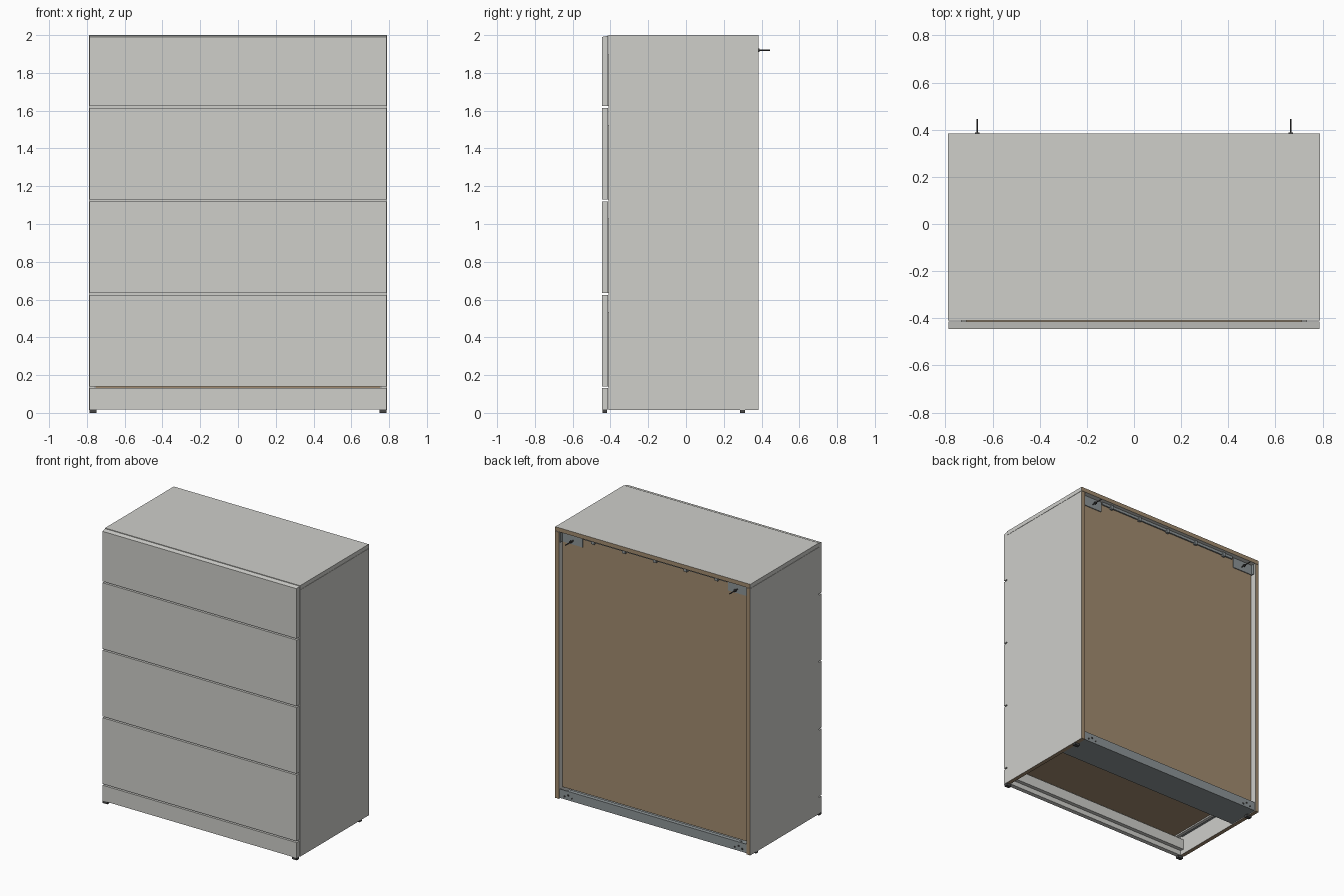
import bpy
import bmesh
from mathutils import Vector

cube = bpy.data.objects.get("Cube")
if cube:
    bpy.data.objects.remove(cube, do_unlink=True)


def material(name, rgb):
    m = bpy.data.materials.new(name)
    m.use_nodes = True
    color = (*rgb, 1)
    m.diffuse_color = color
    m.node_tree.nodes["Principled BSDF"].inputs["Base Color"].default_value = color
    return m


white = material("white paint", (0.62, 0.62, 0.59))
brown = material("raw fibreboard", (0.36, 0.26, 0.16))
metal = material("grey metal", (0.27, 0.30, 0.31))
dark = material("dark plastic", (0.06, 0.06, 0.06))


def finish(name, bm, mats):
    mesh = bpy.data.meshes.new(name)
    bm.to_mesh(mesh)
    bm.free()
    for m in mats:
        mesh.materials.append(m)
    obj = bpy.data.objects.new(name, mesh)
    bpy.context.collection.objects.link(obj)
    return obj


def box(name, x, y, z, *mats, raw=None):
    """Box from (min, max) ranges; raw(normal) picks faces for the second material."""
    bm = bmesh.new()
    bmesh.ops.create_cube(bm, size=1)
    for v in bm.verts:
        v.co = Vector([(r[0] + r[1]) / 2 + c * (r[1] - r[0])
                       for r, c in zip((x, y, z), v.co)])
    bm.normal_update()
    if raw:
        for f in bm.faces:
            f.material_index = int(raw(f.normal))
    return finish(name, bm, mats)


def rod(name, x, y, z, radius, mat):
    """Rod pointing backwards along y."""
    bm = bmesh.new()
    bmesh.ops.create_cone(bm, cap_ends=True, segments=12, radius1=radius,
                          radius2=radius, depth=y[1] - y[0])
    for v in bm.verts:
        v.co = Vector((x + v.co.x, (y[0] + y[1]) / 2 + v.co.z, z - v.co.y))
    bmesh.ops.recalc_face_normals(bm, faces=bm.faces)
    return finish(name, bm, [mat])


def both(a, b, s):
    return tuple(sorted((a * s, b * s)))


W, IN = 0.79, 0.76
FRONT, BACK = -0.41, 0.385
SIDES = (("left", 1), ("right", -1))


# Carcass with unpainted rear and lower edges
def rear_or_under(n):
    return n.y > 0.9 or n.z < -0.9


for side, s in SIDES:
    box(f"{side}_side_panel", both(IN, W, s), (FRONT, BACK), (0.015, 1.968),
        white, brown, raw=rear_or_under)
box("top_panel", (-W, W), (FRONT, BACK), (1.97, 2.0), white, brown,
    raw=lambda n: n.y > 0.9)
box("back_panel", (-0.755, 0.755), (0.338, 0.348), (0.09, 1.968), brown)

# Plinth
box("plinth_front", (-0.787, 0.787), (-0.445, -0.413), (0.018, 0.131), white)
box("plinth_board", (-IN, IN), (-0.408, -0.38), (0.05, 0.125), white)

# Drawers: front panel, tray and slides
edges = (0.141, 0.635, 1.13, 1.624, 1.997)
for i, (low, high) in enumerate(zip(edges, edges[1:]), 1):
    top = high - 0.01 if i < 4 else high
    front = box(f"drawer_front_{i}", (-0.787, 0.787), (-0.445, -0.413),
                (low, top), white)
    if i == 4:
        # Top edge slopes down toward the front
        for v in front.data.vertices:
            if v.co.z > 1.9 and v.co.y < -0.44:
                v.co.z -= 0.007
    tray_top = high - 0.1
    box(f"drawer_bottom_{i}", (-0.73, 0.73), (-0.413, 0.3),
        (low + 0.01, low + 0.02), brown)
    box(f"drawer_back_{i}", (-0.73, 0.73), (0.3, 0.32), (low + 0.01, tray_top), white)
    for side, s in SIDES:
        box(f"{side}_drawer_side_{i}", both(0.71, 0.735, s), (-0.413, 0.3),
            (low, tray_top), white)
        box(f"{side}_drawer_slide_{i}", both(0.737, 0.759, s), (-0.39, 0.3),
            (low + 0.01, low + 0.05), metal)
    if i > 1:
        box(f"drawer_cross_rail_{i}", (-IN, IN), (-0.405, -0.385),
            (low - 0.03, low + 0.01), white)

# Metal rails at the bottom and top of the back
box("bottom_rail_face", (-IN, IN), (0.372, 0.378), (0.02, 0.085), metal)
box("bottom_rail_underside", (-IN, IN), (0.14, 0.372), (0.02, 0.026), metal)
box("bottom_rail_lip", (-0.7, 0.7), (0.348, 0.372), (0.079, 0.085), metal)
box("top_rail", (-0.58, 0.58), (0.348, 0.358), (1.95, 1.969), metal)
for i in range(5):
    x = -0.5 + i * 0.25
    box(f"top_rail_clip_{i + 1}", (x - 0.012, x + 0.012), (0.348, 0.366),
        (1.94, 1.969), metal)

# Wall brackets, screws and feet
for side, s in SIDES:
    box(f"{side}_wall_bracket", both(0.59, 0.755, s), (0.349, 0.355),
        (1.89, 1.965), metal)
    box(f"{side}_bracket_flange", both(0.753, 0.759, s), (0.3, 0.375),
        (1.89, 1.965), metal)
    rod(f"{side}_wall_screw", s * 0.665, (0.35, 0.445), 1.92, 0.004, dark)
    rod(f"{side}_screw_collar", s * 0.665, (0.38, 0.388), 1.92, 0.01, dark)
    for end, y in (("front", -0.43), ("back", 0.3)):
        box(f"{side}_{end}_foot", both(0.748, 0.786, s), (y - 0.013, y + 0.013),
            (0, 0.018), dark)
    # Fixing holes of the lower rail
    for i in range(3):
        rod(f"{side}_rail_bolt_{i + 1}", s * (0.66 + i * 0.03), (0.376, 0.381),
            0.04 + 0.015 * (i % 2), 0.007, dark)
